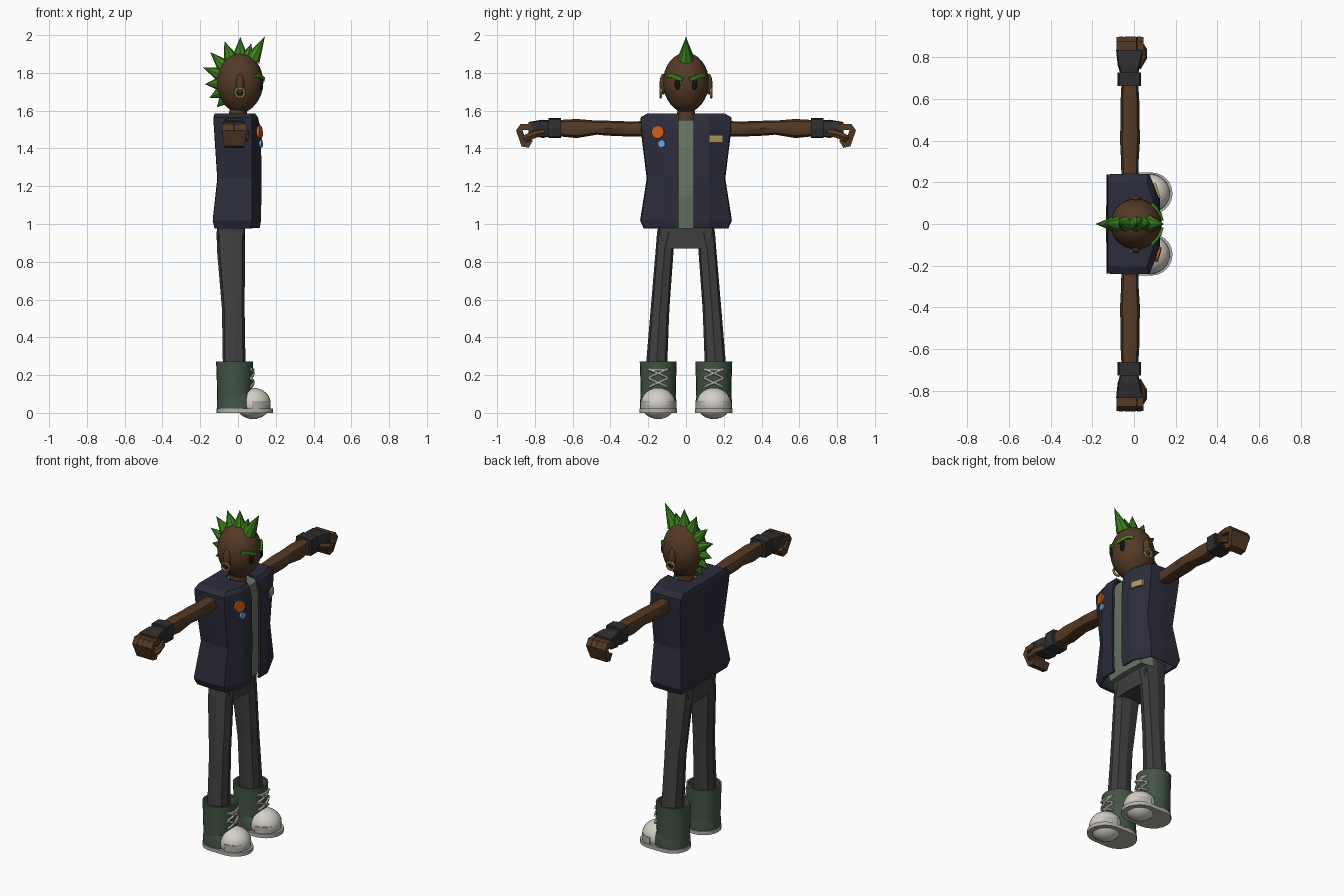
import bpy, bmesh
from math import pi, cos, sin, sqrt
from mathutils import Vector as V, Matrix as M

if "Cube" in bpy.data.objects:
    bpy.data.objects.remove(bpy.data.objects["Cube"])


def mat(name, *rgb):
    m = bpy.data.materials.new(name)
    m.diffuse_color = (*rgb, 1)
    m.use_nodes = True
    m.node_tree.nodes["Principled BSDF"].inputs["Base Color"].default_value = m.diffuse_color
    return m


SKIN = mat("skin", .09, .042, .018)
GREEN = mat("green_hair", .045, .22, .012)
NAVY = mat("navy", .026, .026, .045)
SHIRT = mat("sage", .14, .18, .13)
GREY = mat("charcoal", .05, .05, .05)
BOOT = mat("boot_green", .055, .09, .06)
WHITE = mat("off_white", .65, .63, .57)
SOLE = mat("sole_grey", .45, .44, .40)
GLOVE = mat("glove_black", .028, .028, .03)
BLACK = mat("black", .006, .006, .006)
ORANGE = mat("orange", .6, .11, .01)
BLUE = mat("blue", .15, .36, .7)
GOLD = mat("gold", .42, .34, .1)


def finish(name, bm, m, mirror=False, smooth=False):
    bmesh.ops.recalc_face_normals(bm, faces=bm.faces)
    me = bpy.data.meshes.new(name)
    bm.to_mesh(me)
    bm.free()
    me.materials.append(m)
    o = bpy.data.objects.new(name, me)
    bpy.context.collection.objects.link(o)
    if smooth:
        bpy.ops.object.select_all(action='DESELECT')
        bpy.context.view_layer.objects.active = o
        o.select_set(True)
        bpy.ops.object.shade_smooth_by_angle(angle=.7)
    if mirror:
        md = o.modifiers.new("mirror", 'MIRROR')
        md.use_axis = (False, True, False)
    return o


def loft(name, rings, m, mirror=False, smooth=False, closed=True):
    bm = bmesh.new()
    rows = [[bm.verts.new(p) for p in r] for r in rings]
    n = len(rows[0])
    for a, b in zip(rows, rows[1:]):
        for i in range(n if closed else n - 1):
            j = (i + 1) % n
            bm.faces.new((a[i], a[j], b[j], b[i]))
    if closed:
        bm.faces.new(rows[0])
        bm.faces.new(rows[-1])
    return finish(name, bm, m, mirror, smooth)


def octo(a0, a1, b0, b1, k=.75):
    ca, cb, ra, rb = (a0 + a1) / 2, (b0 + b1) / 2, (a1 - a0) / 2, (b1 - b0) / 2
    dirs = [(1, 0), (k, k), (0, 1), (-k, k), (-1, 0), (-k, -k), (0, -1), (k, -k)]
    return [(ca + ra * p, cb + rb * q) for p, q in dirs]


def zring(z, x0, x1, y0, y1, k=.75):
    return [(a, b, z) for a, b in octo(x0, x1, y0, y1, k)]


def yring(y, x0, x1, z0, z1, k=.75):
    return [(a, y, b) for a, b in octo(x0, x1, z0, z1, k)]


def tube(name, pts, r, m, n=6, ref=V((1, 0, 0)), mirror=True):
    pts, rings = [V(p) for p in pts], []
    for i, p in enumerate(pts):
        t = (pts[min(i + 1, len(pts) - 1)] - pts[max(i - 1, 0)]).normalized()
        u = (ref - t * ref.dot(t)).normalized()
        w = t.cross(u)
        ang = [2 * pi * (k + .5) / n for k in range(n)]
        rings.append([p + r * (u * cos(a) + w * sin(a)) for a in ang])
    return loft(name, rings, m, mirror)


def ball(name, loc, scale, m, mirror=False, taper=0):
    bm = bmesh.new()
    bmesh.ops.create_uvsphere(bm, u_segments=24, v_segments=16, radius=1)
    for v in bm.verts:
        if v.co.z < 0:
            f = 1 - taper * v.co.z ** 2
            v.co.x *= f
            v.co.y *= f
    bm.transform(M.Translation(loc) @ M.Diagonal((*scale, 1)))
    return finish(name, bm, m, mirror, True)


def cone(name, base, tip, r1, r2, m, n=8, smooth=False):
    base, tip = V(base), V(tip)
    d = tip - base
    bm = bmesh.new()
    bmesh.ops.create_cone(bm, cap_ends=True, segments=n, radius1=r1, radius2=r2, depth=d.length)
    q = d.to_track_quat('Z', 'Y').to_matrix().to_4x4()
    bm.transform(M.Translation((base + tip) / 2) @ q)
    return finish(name, bm, m, False, smooth)


# Head, face and ears
HC = V((.01, 0, 1.747))


def face(y, z, out=0):
    return (HC.x + out + .124 * sqrt(1 - (y / .122) ** 2 - ((z - HC.z) / .16) ** 2), y, z)


ball("head", HC, (.124, .122, .16), SKIN, taper=.1)
cone("neck", (0, 0, 1.5), (0, 0, 1.63), .05, .045, SKIN, 16, True)
ball("eyes", face(.045, 1.74, -.004), (.012, .016, .032), BLACK, True)
tube("eyebrows", [face(y, z) for y, z in ((.018, 1.764), (.045, 1.775), (.07, 1.787), (.095, 1.784))],
     .014, GREEN, 4, V((0, 0, 1)))
ball("ears", (.01, .122, 1.74), (.022, .018, .055), SKIN, True)
loop = [(.01 + .024 * cos(a * pi / 8), .134, 1.695 + .024 * sin(a * pi / 8)) for a in range(17)]
tube("earrings", loop, .007, GOLD, 6, V((0, 1, 0)))

# Mohawk spikes fanned around the head
tips = [(.143, 1.995, .042), (.07, 1.955, .034), (.012, 1.99, .038), (-.072, 1.968, .038), (-.147, 1.91, .038),
        (-.185, 1.83, .036), (-.175, 1.74, .034), (-.152, 1.667, .03), (-.112, 1.618, .026)]
for i, (x, z, r) in enumerate(tips):
    tip = V((x, 0, z))
    d = tip - HC
    base = HC + d * (.93 / sqrt((d.x / .124) ** 2 + (d.z / .16) ** 2))
    cone(f"hair_spike_{i + 1}", base, tip, r, 0, GREEN)

# Open vest over a shirt
rings = []
for z, xf, xc, xb, w in ((.98, .108, .06, -.118, .215), (1.02, .115, .07, -.127, .233), (1.24, .118, .07, -.103, .198),
                         (1.5, .114, .07, -.12, .23), (1.56, .1, .07, -.124, .233), (1.578, .088, .06, -.12, .2)):
    rings.append([(xf, .04, z), (xf, .12, z), (xc, w, z), (-.02, w + .003, z), (xb, w, z), (xb, 0, z)])
rings.append([(.08, .045, 1.578), (.05, .05, 1.578), (.02, .06, 1.578), (-.02, .06, 1.578),
              (-.05, .045, 1.578), (-.06, 0, 1.578)])
vest = loft("vest", rings, NAVY, True, closed=False)
sol = vest.modifiers.new("thickness", 'SOLIDIFY')
sol.thickness, sol.offset = .014, 0
loft("shirt", [zring(z, -.09, x, -w, w, .9) for z, x, w in
               ((.975, .07, .15), (1.15, .1, .16), (1.4, .1, .17), (1.55, .085, .15))], SHIRT)

# Badges and tag on the vest
cone("orange_badge", (.095, -.142, 1.485), (.122, -.15, 1.487), .034, .034, ORANGE, 20)
cone("blue_badge", (.1, -.125, 1.424), (.128, -.13, 1.425), .02, .02, BLUE, 16)
loft("name_tag", [[(x, .125, 1.432), (x - .022, .195, 1.432), (x - .022, .195, 1.47), (x, .125, 1.47)]
                  for x in (.105, .128)], GOLD)

# Trousers
loft("hips", [zring(z, -.112, .038, -w, w, .92) for z, w in ((.87, .12), (.95, .15), (1.02, .155))], GREY)
loft("legs", [zring(.24, -.08, .04, .1, .213, .78), zring(.55, -.085, .035, .088, .187, .78),
              zring(.87, -.112, .037, .065, .16, .8), zring(.96, -.113, .038, .03, .153, .8)], GREY, True)

# Boots
def stadium(z, r, front, n=10):
    a = [pi * k / n for k in range(n + 1)]
    return ([(front + r * sin(t), .147 - r * cos(t), z) for t in a] +
            [(-.015 - r * sin(t), .147 + r * cos(t), z) for t in a])


def disc(z, r, n=24):
    return [(-.018 + r * cos(2 * pi * k / n), .147 + r * sin(2 * pi * k / n), z) for k in range(n)]


def toe_ring(z, r, n=12):
    return [(.075 + r * sin(pi * k / n), .147 - r * cos(pi * k / n), z) for k in range(n + 1)]


loft("boot_soles", [stadium(0, .1, .085), stadium(.022, .1, .085)], SOLE, True, True)
loft("boot_feet", [stadium(.022, .096, 0), stadium(.065, .096, 0), stadium(.1, .09, -.01)], BOOT, True, True)
loft("boot_shafts", [disc(.05, .092), disc(.16, .094), disc(.272, .098), disc(.272, .086), disc(.2, .08)],
     BOOT, True, True)
loft("toe_bands", [toe_ring(.022, .096), toe_ring(.062, .096)], SOLE, True, True)
ball("toe_caps", (.08, .147, .05), (.093, .092, .083), WHITE, True)


def on_shaft(dy, z):
    return (-.018 + sqrt(.1 ** 2 - dy ** 2), .147 + dy, z)


# Crossed laces
for row, z in enumerate((.14, .19)):
    for s in (-1, 1):
        tube(f"lace_{row}_{'left' if s < 0 else 'right'}",
             [on_shaft(s * d, z + .02 + d * .45) for d in (-.05, -.025, 0, .025, .05)], .007, WHITE)
tube("top_lace", [on_shaft(d, .228) for d in (-.05, -.025, 0, .025, .05)], .007, WHITE)

# Arms, gloves and curled hands
loft("arms", [yring(.2, -.06, .022, 1.465, 1.545), yring(.3, -.062, .022, 1.463, 1.543),
              yring(.42, -.068, .03, 1.468, 1.547), yring(.47, -.064, .026, 1.473, 1.547),
              yring(.58, -.065, .026, 1.455, 1.556), yring(.68, -.06, .02, 1.465, 1.55)], SKIN, True, True)
loft("glove_cuffs", [yring(y, -.078, .034, 1.455, 1.562, .88) for y in (.662, .728)], GLOVE, True)
loft("gloves", [yring(.72, -.065, .02, 1.463, 1.55, .85), yring(.76, -.078, .03, 1.455, 1.552, .88),
                yring(.835, -.086, .046, 1.475, 1.54, .92)], GLOVE, True)
for i in range(4):
    x = -.069 + .033 * i
    c = -.019 + (x + .019) * .75
    tube(f"finger_{i + 1}", [(x, .81, 1.513), (x, .872, 1.513), (x, .883, 1.497), (c, .857, 1.42),
                             (c, .843, 1.415), (c, .825, 1.45)], .0225, SKIN, 4)
tube("thumbs", [(.015, .755, 1.485), (.042, .8, 1.475), (.042, .835, 1.46), (.03, .852, 1.45)],
     .021, SKIN, 6, V((0, 0, 1)))
